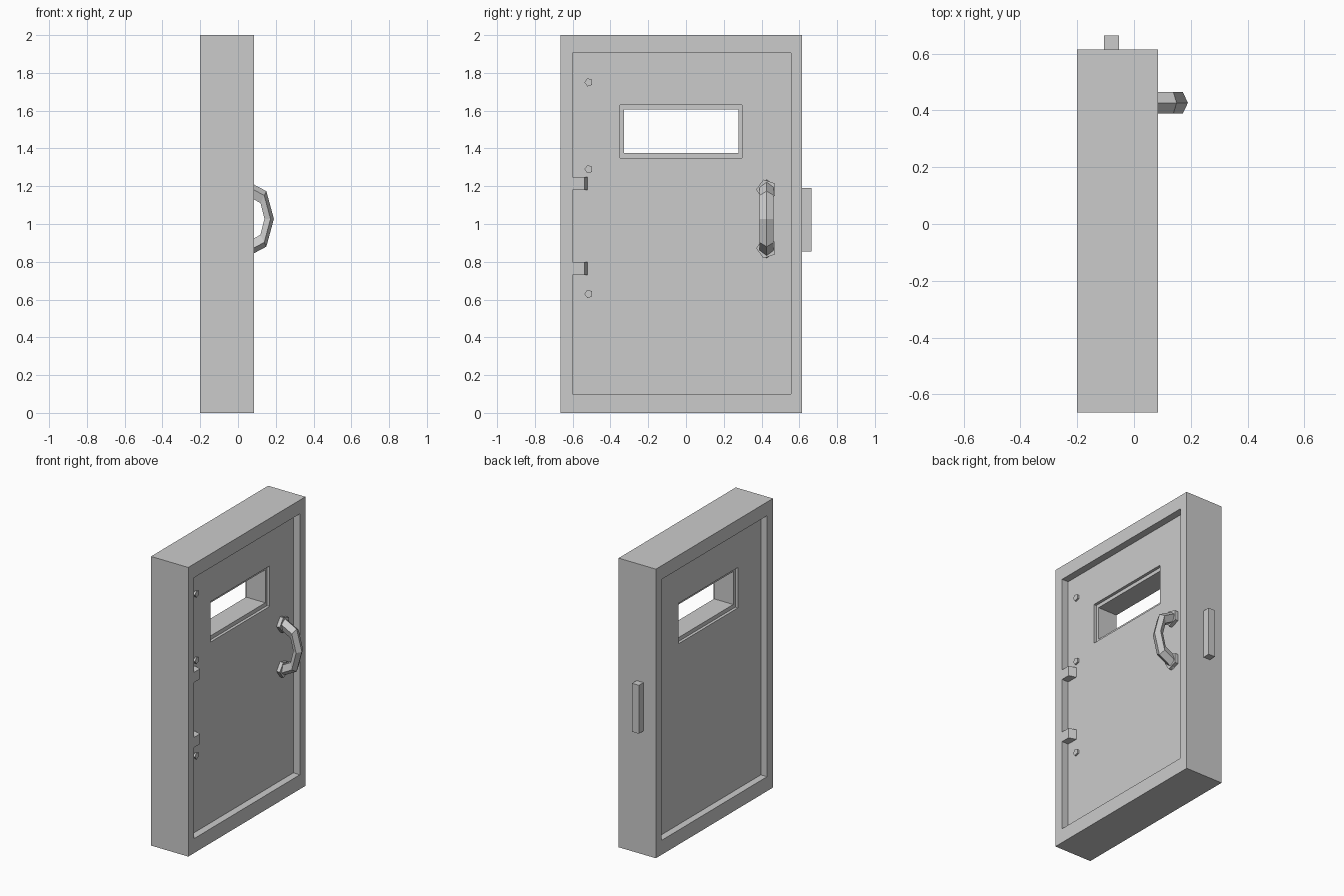
import bpy
import math

if "Cube" in bpy.data.objects:
    bpy.data.objects.remove(bpy.data.objects["Cube"])

steel = bpy.data.materials.new("grey steel")
steel.diffuse_color = (0.6, 0.6, 0.6, 1)
steel.use_nodes = True
steel.node_tree.nodes["Principled BSDF"].inputs["Base Color"].default_value = steel.diffuse_color


def add_mesh(name, verts, faces):
    me = bpy.data.meshes.new(name)
    me.from_pydata(verts, [], faces)
    me.materials.append(steel)
    ob = bpy.data.objects.new(name, me)
    bpy.context.collection.objects.link(ob)
    return ob


def loft(name, rings):
    """Skin a list of equal-length rings and cap both ends."""
    n = len(rings[0])
    verts = [v for r in rings for v in r]
    faces = [(i * n + j, i * n + (j + 1) % n,
              (i + 1) * n + (j + 1) % n, (i + 1) * n + j)
             for i in range(len(rings) - 1) for j in range(n)]
    faces += [tuple(range(n))[::-1], tuple(range(len(verts) - n, len(verts)))]
    ob = add_mesh(name, verts, faces)
    # consistent outward normals
    import bmesh
    bm = bmesh.new()
    bm.from_mesh(ob.data)
    bmesh.ops.recalc_face_normals(bm, faces=bm.faces)
    bm.to_mesh(ob.data)
    bm.free()
    return ob


def box(name, x0, x1, y0, y1, z0, z1):
    return loft(name, [[(x, y0, z0), (x, y1, z0), (x, y1, z1), (x, y0, z1)]
                       for x in (x0, x1)])


def pentagon(name, x0, x1, y, z, r, turn):
    angles = [turn + i * math.tau / 5 for i in range(5)]
    return loft(name, [[(x, y + r * math.cos(a), z + r * math.sin(a))
                        for a in angles] for x in (x0, x1)])


BACK, FRONT, FLOOR_B, FLOOR_F = -0.20, 0.085, -0.152, 0.035

# Door slab, recessed on both faces, with a stepped window opening
door = box("door", BACK, FRONT, -0.665, 0.615, 0, 2)
cutters = [
    box("recess_cutter_front", FLOOR_F, 0.3, -0.60, 0.555, 0.10, 1.905),
    box("recess_cutter_back", -0.4, FLOOR_B, -0.60, 0.555, 0.10, 1.905),
    box("window_step_cutter_front", FLOOR_F - 0.02, 0.3, -0.35, 0.297, 1.35, 1.63),
    box("window_step_cutter_back", -0.4, FLOOR_B + 0.02, -0.35, 0.297, 1.35, 1.63),
    box("window_cutter", -0.4, 0.3, -0.328, 0.277, 1.377, 1.605),
]
for c in cutters:
    mod = door.modifiers.new(c.name, 'BOOLEAN')
    mod.operation = 'DIFFERENCE'
    mod.solver = 'EXACT'
    mod.object = c
    c.hide_render = True
    c.display_type = 'WIRE'

# Latch bolt on the lock edge
box("latch_bolt", -0.105, -0.053, 0.615, 0.665, 0.855, 1.19)

# Hinge blocks, flush with the frame, with a sloped end
for i, z in enumerate((0.73, 1.18)):
    profile = [(FLOOR_F, -0.60), (FRONT, -0.60), (FRONT, -0.537), (FLOOR_F, -0.521)]
    loft(f"hinge_block_{i + 1}", [[(x, y, h) for x, y in profile]
                                  for h in (z, z + 0.07)])

# Rivets beside the hinges
for i, z in enumerate((0.63, 1.29, 1.75)):
    pentagon(f"rivet_{i + 1}", FLOOR_F, FLOOR_F + 0.012, -0.515, z, 0.023, math.pi)

# Handle: pentagonal bar, ridge outward, mirrored about its mid height
MID_Z, HANDLE_Y = 1.027, 0.427
upper = [((0.035, 0.208), (0.035, 0.130)),      # (outer, inner) as x, height
         ((0.150, 0.147), (0.119, 0.084)),
         ((0.190, 0.0), (0.140, 0.0))]
stations = upper + [((o[0], -o[1]), (i[0], -i[1])) for o, i in upper[1::-1]]
section = [(0, 0), (0.36, 0.0375), (1, 0.023), (1, -0.023), (0.36, -0.0375)]
loft("handle", [[(o[0] + (i[0] - o[0]) * t, HANDLE_Y + w,
                  MID_Z + o[1] + (i[1] - o[1]) * t) for t, w in section]
                for o, i in stations])

# Handle mounting plates
for name, s in (("upper", 1), ("lower", -1)):
    pentagon(f"handle_mount_{name}", FLOOR_F, FLOOR_F + 0.025, HANDLE_Y,
             MID_Z + s * 0.155, 0.056, s * math.radians(36))
